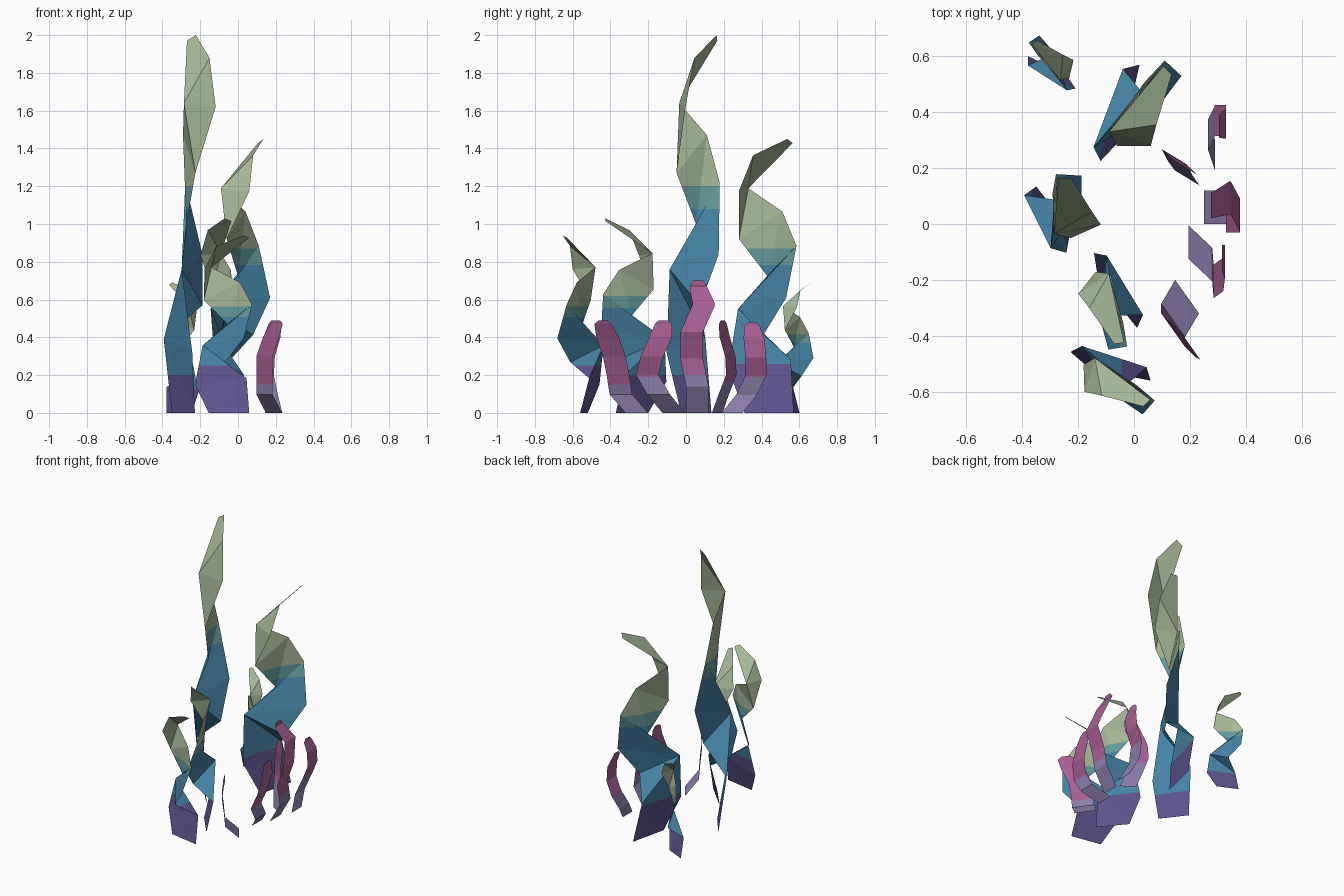
import bpy, bmesh, math
from mathutils import Vector, Matrix

if "Cube" in bpy.data.objects:
    bpy.data.objects.remove(bpy.data.objects["Cube"])


def material(name, rgb):
    m = bpy.data.materials.new(name)
    m.diffuse_color = (*rgb, 1)
    m.use_nodes = True
    m.node_tree.nodes["Principled BSDF"].inputs["Base Color"].default_value = m.diffuse_color
    return m


purple = material("deep purple", (0.110, 0.088, 0.270))
blue = material("sea blue", (0.061, 0.231, 0.385))
teal = material("pale teal", (0.127, 0.328, 0.335))
green = material("sage green", (0.376, 0.470, 0.305))
lavender = material("lavender", (0.265, 0.212, 0.410))
pink = material("plum pink", (0.390, 0.115, 0.290))


def ribbon(name, left, right, pairs, cuts, mats):
    """Thin strip between two edge chains, cut into colour bands by height."""
    bm = bmesh.new()
    lv = [bm.verts.new(p) for p in left]
    rv = [bm.verts.new(p) for p in right]
    for (i, j), (k, l) in zip(pairs, pairs[1:]):
        if j != l:
            bm.faces.new((lv[i], rv[j], rv[l]))
        if i != k:
            bm.faces.new((lv[i], rv[l], lv[k]))
    for z in cuts:
        bmesh.ops.bisect_plane(bm, geom=bm.verts[:] + bm.edges[:] + bm.faces[:],
                               plane_co=(0, 0, z), plane_no=(0, 0, 1))
    for f in bm.faces:
        h = f.calc_center_median().z
        f.material_index = sum(h > z for z in cuts)
    me = bpy.data.meshes.new(name)
    bm.to_mesh(me)
    bm.free()
    for m in mats:
        me.materials.append(m)
    ob = bpy.data.objects.new(name, me)
    bpy.context.collection.objects.link(ob)


# Twisting kelp blade: two edge chains, height normalised to 1
KELP_L = [(-.06, -.09, 0), (-.14, -.175, .16), (-.165, -.125, .38), (-.02, .03, .50),
          (-.08, -.12, .635), (.04, -.12, .81), (.06, -.045, .94), (.115, .135, 1)]
KELP_R = [(0, .17, 0), (-.06, .155, .195), (.06, .01, .285), (.15, .13, .42),
          (.09, .185, .61), (.02, .11, .735), (-.11, -.07, .82), (.085, .165, .985)]
KELP_PAIRS = [(0, 0), (1, 1), (2, 1), (2, 2), (2, 3), (3, 4), (4, 5), (5, 6), (6, 6), (6, 7), (7, 7)]


def kelp(name, x, y, height, turn, sx, sy, root):
    m = (Matrix.Translation((x, y, 0)) @ Matrix.Diagonal((sx, sy, height, 1))
         @ Matrix.Rotation(math.radians(turn), 4, 'Z'))
    ribbon(name, [m @ Vector(p) for p in KELP_L], [m @ Vector(p) for p in KELP_R],
           KELP_PAIRS, [root, height * .54, height * .6],
           [purple, blue, teal, green])


kelp("kelp_tall", -.235, .045, 2.0, 37, 1.12, .66, .2)
kelp("kelp_back", .02, .40, 1.45, 0, 1, 1, .26)
kelp("kelp_back_small", -.287, .58, .69, 77, .56, .54, .13)
kelp("kelp_middle", -.10, -.285, 1.03, -128, .83, .83, .2)
kelp("kelp_front", -.08, -.565, .94, -88, .82, .8, .25)


# Small pink fronds: centre path at even heights, constant width, blunt tip
def frond(name, height, width, root, path):
    w = Vector((*width, 0)) / 2
    left, right = [], []
    levels = zip(path + path[-1:], (0, .2, .41, .61, .82, .96, 1), (1, 1, 1, 1, 1, .75, .4))
    for (x, y), z, s in levels:
        c = Vector((x, y, z * height))
        left.append(c - w * s)
        right.append(c + w * s)
    ribbon(name, left, right, [(i, i) for i in range(7)], [root], [lavender, pink])


frond("frond_centre", .70, (0, .12), .2,
      [(.25, .06), (.33, .06), (.33, .03), (.38, .03), (.345, .095), (.275, .065)])
frond("frond_centre_front", .49, (0, .12), .19,
      [(.195, -.065), (.28, -.145), (.285, -.205), (.32, -.18), (.325, -.135), (.315, -.12)])
frond("frond_back", .48, (0, .11), .19,
      [(.29, .245), (.265, .32), (.29, .37), (.33, .37), (.33, .36), (.305, .35)])
frond("frond_inner", .49, (.09, -.055), .17,
      [(.19, .165), (.165, .2), (.145, .24), (.15, .235), (.18, .205), (.195, .195)])
frond("frond_front", .49, (.085, -.12), .15,
      [(.19, -.26), (.14, -.345), (.14, -.36), (.14, -.38), (.175, -.415), (.205, -.44)])
